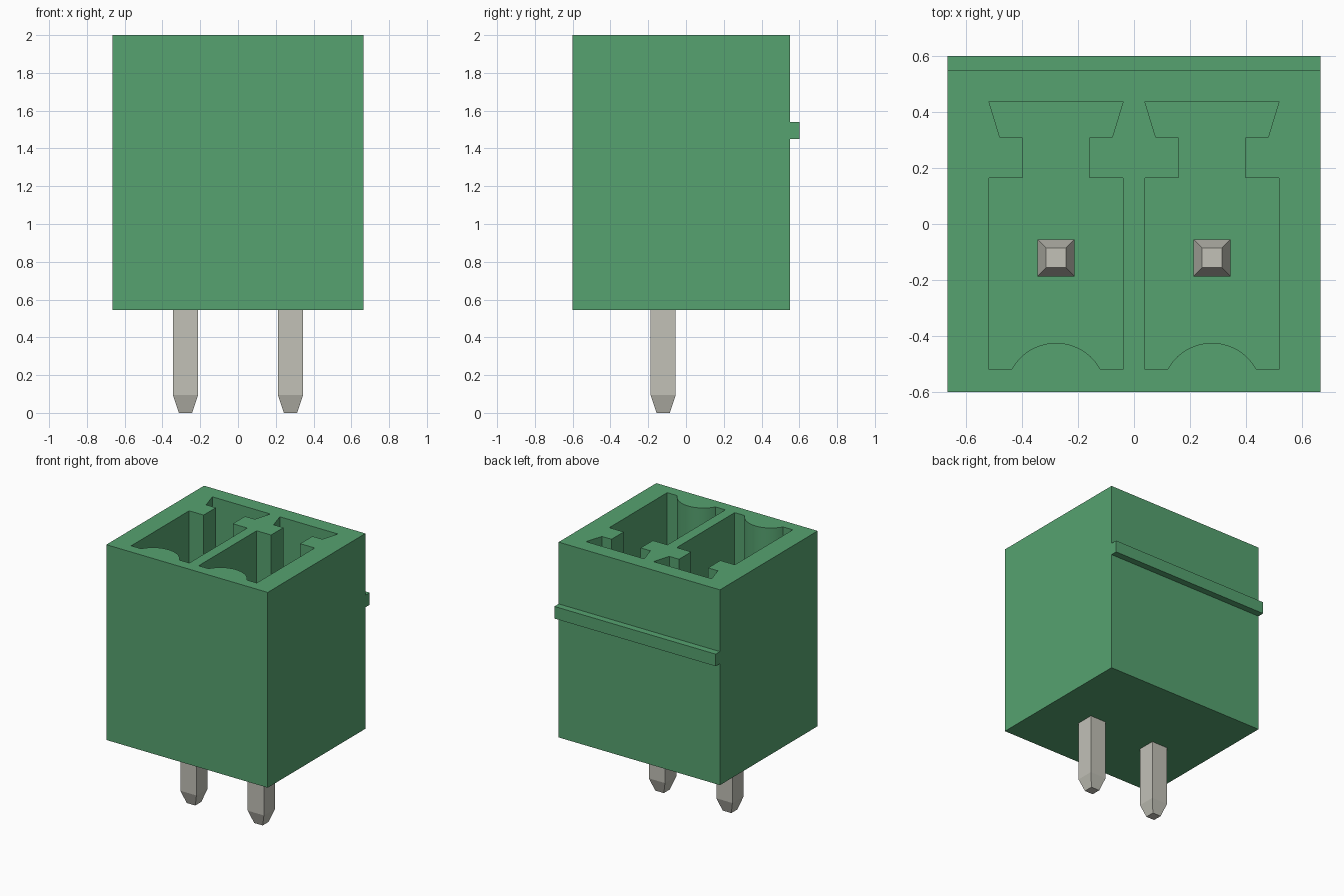
import bpy, bmesh, math
from mathutils import Vector

cube = bpy.data.objects.get("Cube")
if cube:
    bpy.data.objects.remove(cube, do_unlink=True)


def material(name, rgb):
    m = bpy.data.materials.new(name)
    m.use_nodes = True
    m.diffuse_color = (*rgb, 1)
    bsdf = m.node_tree.nodes["Principled BSDF"]
    bsdf.inputs["Base Color"].default_value = (*rgb, 1)
    bsdf.inputs["Roughness"].default_value = 0.6
    return m


green = material("green plastic", (0.093, 0.362, 0.162))
metal = material("tinned metal", (0.539, 0.533, 0.474))


def finish(name, bm, mat):
    bmesh.ops.recalc_face_normals(bm, faces=bm.faces)
    me = bpy.data.meshes.new(name)
    bm.to_mesh(me)
    bm.free()
    ob = bpy.data.objects.new(name, me)
    bpy.context.collection.objects.link(ob)
    me.materials.append(mat)
    return ob


def prism(name, points, offset, mat):
    """Extrude a closed 3D outline along an offset."""
    bm = bmesh.new()
    face = bm.faces.new([bm.verts.new(p) for p in points])
    ext = bmesh.ops.extrude_face_region(bm, geom=[face], use_keep_orig=True)
    moved = [g for g in ext["geom"] if isinstance(g, bmesh.types.BMVert)]
    bmesh.ops.translate(bm, verts=moved, vec=Vector(offset))
    return finish(name, bm, mat)


PITCH = 0.278          # pin offset either side of the centre
HALF_W = 0.665
BASE, TOP, FLOOR = 0.545, 2.0, 0.80

# Housing: side profile with the latch rib on the back, extruded across x
side = [(-0.6, BASE), (0.55, BASE), (0.55, 1.45), (0.6, 1.45),
        (0.6, 1.54), (0.55, 1.54), (0.55, TOP), (-0.6, TOP)]
housing = prism("housing", [(-HALF_W, y, z) for y, z in side],
                (2 * HALF_W, 0, 0), green)

# Socket outline: dovetail, neck, chamber and a rounded key at the front
half = [(0.2395, 0.437), (0.20, 0.308), (0.12, 0.308), (0.12, 0.164),
        (0.2395, 0.164), (0.2395, -0.518)]
arc_r, arc_y, arc_a = 0.18, -0.604, math.radians(61.4)
steps = 20
arc = []
for i in range(steps + 1):
    a = arc_a * (1 - 2 * i / steps)
    arc.append((arc_r * math.sin(a), arc_y + arc_r * math.cos(a)))
outline = half + arc + [(-x, y) for x, y in reversed(half)]

# Cut the two sockets from above
for sx in (-1, 1):
    cutter = prism("socket_cutter",
                   [(sx * PITCH + x, y, FLOOR) for x, y in outline],
                   (0, 0, TOP - FLOOR + 0.2), green)
    cutter.hide_render = True
    mod = housing.modifiers.new("socket", "BOOLEAN")
    mod.operation = "DIFFERENCE"
    mod.solver = "EXACT"
    mod.object = cutter
    bpy.ops.object.select_all(action="DESELECT")
    bpy.context.view_layer.objects.active = housing
    housing.select_set(True)
    bpy.ops.object.modifier_apply(modifier=mod.name)
    bpy.data.objects.remove(cutter, do_unlink=True)

bpy.ops.object.shade_smooth_by_angle(angle=math.radians(20))

# Square contact pins, tapered at both ends
PIN_Y, PIN_TOP = -0.121, 1.62
rings = [(0.0, 0.035), (0.095, 0.0665), (PIN_TOP - 0.095, 0.0665), (PIN_TOP, 0.035)]
for name, x in (("right_pin", -PITCH), ("left_pin", PITCH)):
    bm = bmesh.new()
    loops = [[bm.verts.new((x + h * cx, PIN_Y + h * cy, z))
              for cx, cy in ((-1, -1), (1, -1), (1, 1), (-1, 1))]
             for z, h in rings]
    for lo, hi in zip(loops, loops[1:]):
        for i in range(4):
            j = (i + 1) % 4
            bm.faces.new((lo[i], lo[j], hi[j], hi[i]))
    bm.faces.new(loops[0])
    bm.faces.new(loops[-1])
    finish(name, bm, metal)
